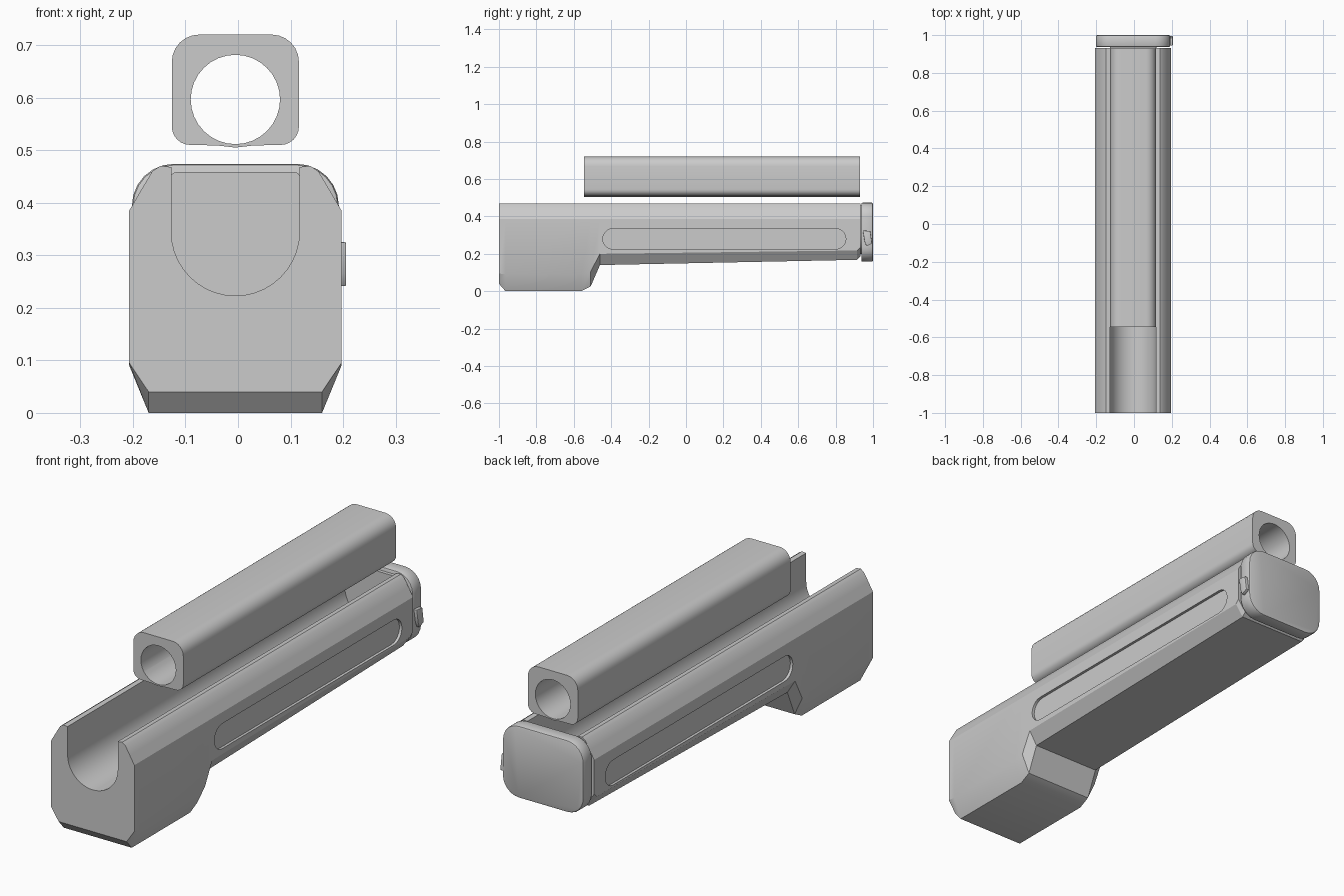
import bpy, bmesh, math

if "Cube" in bpy.data.objects:
    bpy.data.objects.remove(bpy.data.objects["Cube"])

CX = -0.005  # centre line of the body
grey = bpy.data.materials.new("plain grey")
grey.diffuse_color = (0.6, 0.6, 0.6, 1)
grey.use_nodes = True
grey.node_tree.nodes["Principled BSDF"].inputs["Base Color"].default_value = grey.diffuse_color


def loft(name, rings, angle=30, bevel=0):
    """Skin a list of equal-length point rings and close both ends."""
    bm = bmesh.new()
    rows = [[bm.verts.new(p) for p in r] for r in rings]
    n = len(rows[0])
    for a, b in zip(rows, rows[1:]):
        for i in range(n):
            j = (i + 1) % n
            bm.faces.new((a[i], a[j], b[j], b[i]))
    bm.faces.new(rows[0][::-1])
    bm.faces.new(rows[-1])
    bmesh.ops.recalc_face_normals(bm, faces=bm.faces)
    me = bpy.data.meshes.new(name)
    bm.to_mesh(me)
    bm.free()
    me.materials.append(grey)
    ob = bpy.data.objects.new(name, me)
    bpy.context.collection.objects.link(ob)
    if bevel:
        m = ob.modifiers.new("bevel", 'BEVEL')
        m.width, m.segments, m.limit_method = bevel, 2, 'ANGLE'
        m.angle_limit = math.radians(50)
        apply(ob, m)
    smooth(ob, angle)
    return ob


def select(ob):
    bpy.ops.object.select_all(action='DESELECT')
    ob.select_set(True)
    bpy.context.view_layer.objects.active = ob


def apply(ob, mod):
    select(ob)
    bpy.ops.object.modifier_apply(modifier=mod.name)


def smooth(ob, angle):
    select(ob)
    bpy.ops.object.shade_smooth_by_angle(angle=math.radians(angle))


def cut(ob, cutter):
    m = ob.modifiers.new("cut", 'BOOLEAN')
    m.operation, m.solver, m.object = 'DIFFERENCE', 'EXACT', cutter
    apply(ob, m)
    bpy.data.objects.remove(cutter)


def arc(cx, cz, r, a0, a1, n):
    return [(cx + r * math.cos(math.radians(a0 + (a1 - a0) * i / n)),
             cz + r * math.sin(math.radians(a0 + (a1 - a0) * i / n))) for i in range(n + 1)]


def round_box(x0, x1, z0, z1, r_low, r_top, n=6):
    return (arc(x1 - r_top, z1 - r_top, r_top, 0, 90, n) + arc(x0 + r_top, z1 - r_top, r_top, 90, 180, n)
            + arc(x0 + r_low, z0 + r_low, r_low, 180, 270, n) + arc(x1 - r_low, z0 + r_low, r_low, 270, 360, n))


def along_y(profile, ys):
    return [[(x, y, z) for x, z in profile] for y in ys]


def body_ring(y, bottom, rise):
    """Chamfered outside with a round-bottomed open channel."""
    half = [(0.165, bottom), (0.202, bottom + rise), (0.202, 0.385), (0.18, 0.423), (0.158, 0.46), (0.143, 0.47)]
    channel = arc(0, 0.345, 0.122, 0, -180, 20)
    pts = half + [(0.122, 0.468)] + channel + [(-0.122, 0.468)] + [(-x, z) for x, z in reversed(half)]
    return [(CX + x, y, z) for x, z in pts]


# Main body with a deep block at the front and a slim fore-end
body = loft("body", [body_ring(*s) for s in (
    (-1.0, 0.04, 0.055), (-0.965, 0.0, 0.09), (-0.56, 0.0, 0.09), (-0.51, 0.025, 0.08),
    (-0.46, 0.14, 0.06), (0.915, 0.168, 0.05), (0.932, 0.185, 0.05))])

# Long shallow grooves on both sides
for s in (1, -1):
    slot = arc(0.80, 0.28, 0.055, -90, 90, 10) + arc(-0.39, 0.28, 0.055, 90, 270, 10)
    cutter = loft("groove_cutter", [[(CX + s * x, y, z) for y, z in slot] for x in (0.19, 0.25)])
    cut(body, cutter)
smooth(body, 30)

# Square tube floating above the channel, with a round bore
outline = round_box(-0.126, 0.116, 0.51, 0.72, 0.035, 0.052)
outline[21:21] = [(-0.04, 0.509), (CX, 0.505), (0.03, 0.509)]
tube = loft("square_tube", along_y(outline, (-0.545, 0.93)))
cut(tube, loft("bore_cutter", along_y(arc(CX, 0.5965, 0.085, 0, 348.75, 31), (-0.7, 1.1))))
smooth(tube, 30)

# End cap and the plug joining it to the channel
loft("end_cap", along_y(round_box(-0.202, 0.192, 0.158, 0.474, 0.08, 0.08), (0.937, 1.0)), bevel=0.008)
loft("cap_plug", along_y(round_box(-0.128, 0.118, 0.20, 0.458, 0.10, 0.01), (0.922, 0.95)))

# Small catch on the right side of the cap
catch = [(0.945, 0.325), (0.985, 0.322), (0.995, 0.255), (0.965, 0.24), (0.955, 0.265)]
loft("cap_catch", [[(x, y, z) for y, z in catch] for x in (0.185, 0.206)], bevel=0.003)
